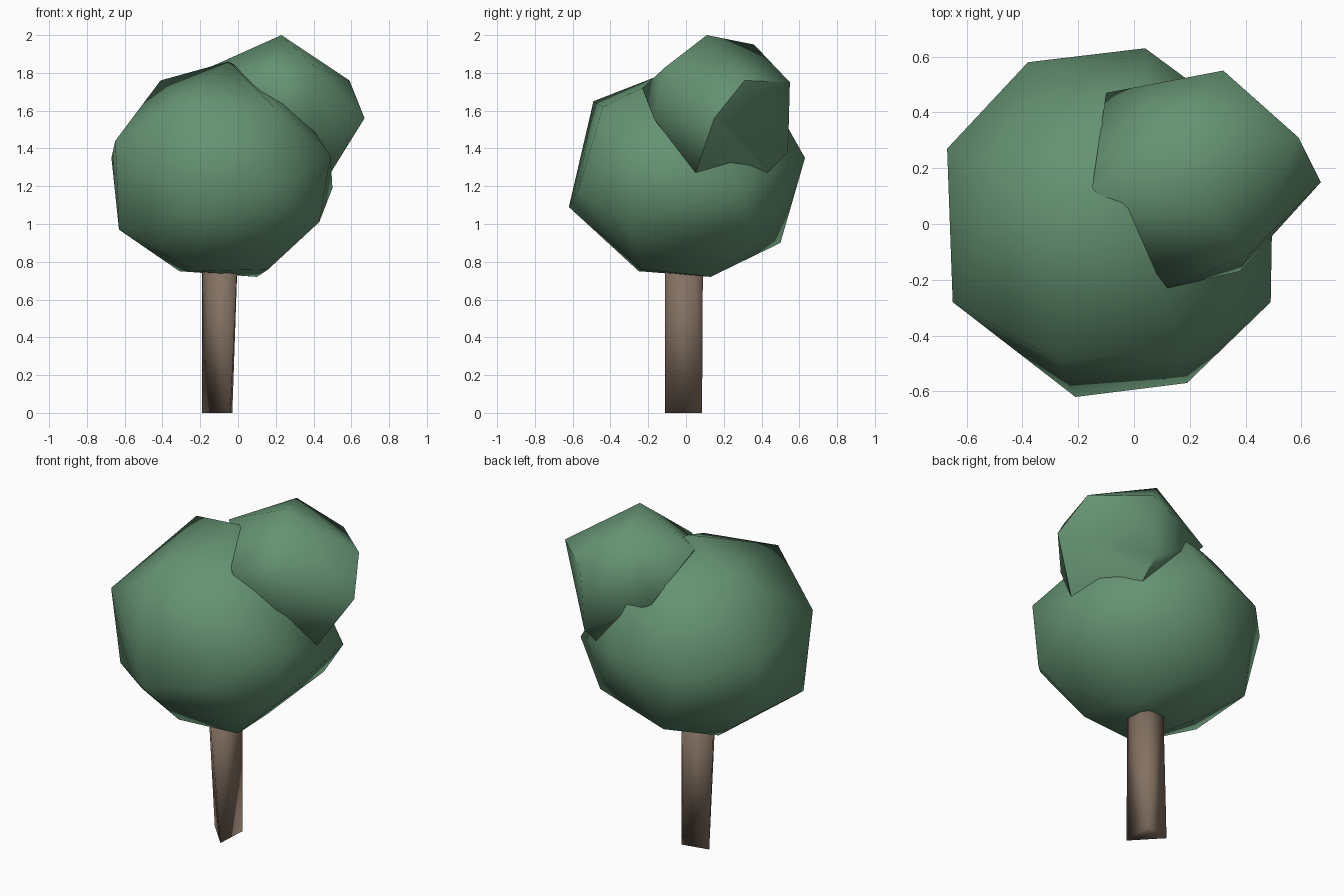
import bpy
import bmesh
import math

default = bpy.data.objects.get("Cube")
if default:
    bpy.data.objects.remove(default, do_unlink=True)


def make_material(name, colour):
    material = bpy.data.materials.new(name)
    material.use_nodes = True
    material.diffuse_color = colour
    material.node_tree.nodes["Principled BSDF"].inputs["Base Color"].default_value = colour
    return material


def faceted_solid(name, corners, material, sharp_angle):
    """Stretch a closed skin over the outer corners of a part."""
    bm = bmesh.new()
    for corner in corners:
        bm.verts.new(corner)
    hull = bmesh.ops.convex_hull(bm, input=bm.verts[:])
    unused = [item for item in hull["geom_interior"] if isinstance(item, bmesh.types.BMVert)]
    bmesh.ops.delete(bm, geom=unused, context="VERTS")
    bmesh.ops.recalc_face_normals(bm, faces=bm.faces[:])

    mesh = bpy.data.meshes.new(name)
    bm.to_mesh(mesh)
    bm.free()
    mesh.materials.append(material)
    obj = bpy.data.objects.new(name, mesh)
    bpy.context.collection.objects.link(obj)

    bpy.ops.object.select_all(action="DESELECT")
    obj.select_set(True)
    bpy.context.view_layer.objects.active = obj
    bpy.ops.object.shade_smooth_by_angle(angle=math.radians(sharp_angle))
    return obj


def at_height(outline, z):
    """Place a flat outline at a height."""
    return [(x, y, z) for x, y in outline]


leaf_green = make_material("leaf green", (0.13, 0.29, 0.17, 1))
bark_brown = make_material("bark brown", (0.23, 0.165, 0.122, 1))

# Main leaf mass: top, shoulder, waist and underside corners
main_top = [(-.05, .05, 1.86), (-.41, .19, 1.76), (.3, .1, 1.65)]
main_shoulder = [(-.27, -.49, 1.65), (.19, -.44, 1.62), (.05, .46, 1.65)]
main_waist = [
    (-.21, -.62, 1.09), (.19, -.57, 1.18), (.49, -.28, 1.36), (.5, .29, 1.19),
    (.04, .63, 1.35), (-.38, .58, 1.3), (-.67, .27, 1.35), (-.65, -.28, 1.44),
]
main_under = [
    (-.63, -.22, .97), (-.62, .2, .99), (-.43, -.3, .9), (.43, -.3, 1.01),
    (-.2, .5, .9), (.32, .36, .95),
]
main_base = [(-.31, .13, .75), (-.22, -.25, .75), (.1, .13, .72), (.16, -.23, .76)]
main_corners = main_top + main_shoulder + main_waist + main_under + main_base
faceted_solid("main_crown", main_corners, leaf_green, 52)

# Smaller leaf mass on the upper back left
small_top = [(.23, .11, 2), (.14, .36, 1.95), (.41, -.11, 1.83), (-.15, .13, 1.83)]
small_waist = [
    (.59, .31, 1.76), (.67, .15, 1.56), (.38, -.17, 1.56), (.12, -.23, 1.72),
    (-.1, .47, 1.62), (.32, .55, 1.75),
]
small_under = [(.3, .54, 1.38), (.3, .43, 1.27), (.49, .05, 1.27), (.15, 0, 1.3)]
faceted_solid("small_crown", small_top + small_waist + small_under, leaf_green, 55)

# Trunk: three-cornered foot blending into a rounder top hidden in the leaves
trunk_foot = [(-.04, -.11), (-.19, .05), (-.03, .085)]
trunk_top = [
    (0, -.06), (0, .04), (-.04, .09), (-.14, .08),
    (-.19, 0), (-.14, -.09), (-.06, -.11),
]
trunk_corners = at_height(trunk_foot, 0) + at_height(trunk_top, .88)
faceted_solid("trunk", trunk_corners, bark_brown, 95)
